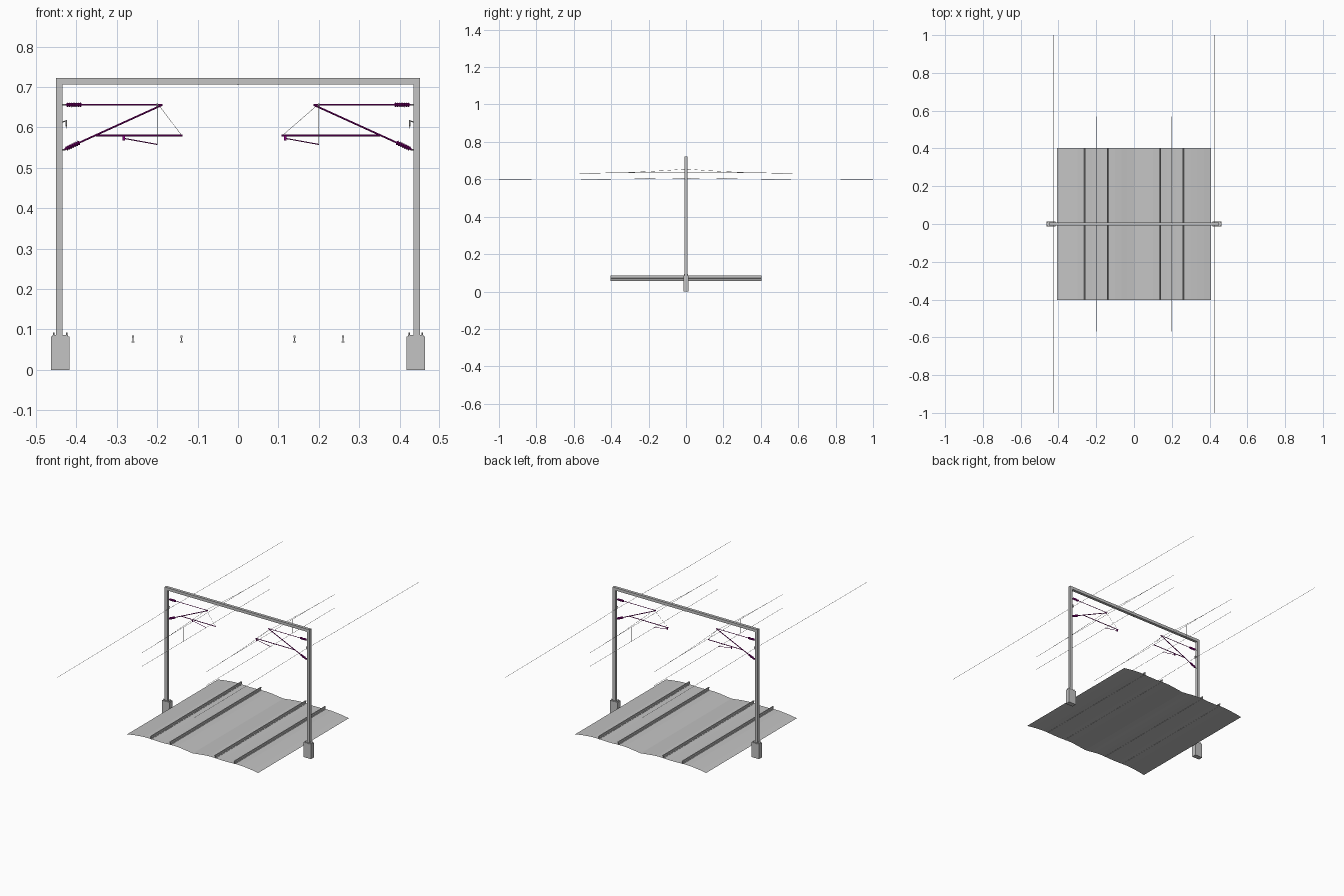
import bpy, bmesh, math
from mathutils import Vector

if "Cube" in bpy.data.objects:
    bpy.data.objects.remove(bpy.data.objects["Cube"])


def material(name, rgb):
    m = bpy.data.materials.new(name)
    m.diffuse_color = (*rgb, 1)
    m.use_nodes = True
    m.node_tree.nodes["Principled BSDF"].inputs["Base Color"].default_value = m.diffuse_color
    return m


GREY = material("grey", (0.55, 0.55, 0.55))
PURPLE = material("purple", (0.24, 0.0, 0.2))


def finish(name, bm, mat, smooth=False, fix=True):
    if fix:
        bmesh.ops.recalc_face_normals(bm, faces=bm.faces)
    me = bpy.data.meshes.new(name)
    bm.to_mesh(me)
    bm.free()
    me.materials.append(mat)
    ob = bpy.data.objects.new(name, me)
    bpy.context.collection.objects.link(ob)
    if smooth:
        bpy.context.view_layer.objects.active = ob
        ob.select_set(True)
        bpy.ops.object.shade_smooth_by_angle()
        ob.select_set(False)
    return ob


def box(name, lo, hi, mat=GREY):
    bm = bmesh.new()
    bmesh.ops.create_cube(bm, size=1)
    for v in bm.verts:
        v.co = Vector([(a + b) / 2 + c * (b - a) for a, b, c in zip(lo, hi, v.co)])
    return finish(name, bm, mat)


def lathe(name, a, b, profile, mat, sides=12):
    """Revolve (fraction along a-b, radius) points around the line a-b."""
    a, b = Vector(a), Vector(b)
    q = (b - a).to_track_quat('Z', 'Y')
    bm = bmesh.new()
    rings = []
    for t, r in profile:
        c = a.lerp(b, t)
        rings.append([bm.verts.new(c + q @ Vector((r * math.cos(k * math.tau / sides),
                                                   r * math.sin(k * math.tau / sides), 0)))
                      for k in range(sides)])
    for p, n in zip(rings, rings[1:]):
        for k in range(sides):
            bm.faces.new((p[k], p[(k + 1) % sides], n[(k + 1) % sides], n[k]))
    bm.faces.new(rings[0])
    bm.faces.new(rings[-1])
    return finish(name, bm, mat, smooth=True)


def rod(name, a, b, r, mat=GREY, sides=8):
    return lathe(name, a, b, [(0, r), (1, r)], mat, sides)


def insulator(name, a, b):
    # ribbed sheds
    prof = [(0, 0.004)]
    n = 7
    for i in range(n):
        prof += [((i + 0.25) / n, 0.0045), ((i + 0.5) / n, 0.0062), ((i + 0.75) / n, 0.0045)]
    return lathe(name, a, b, prof + [(1, 0.004)], PURPLE)


def wire(name, x, half, z_mid, z_end, r=0.0007, steps=12):
    """Wire along y, sagging in a parabola away from the support."""
    bm = bmesh.new()
    rings = []
    for i in range(steps + 1):
        t = 2 * i / steps - 1
        z = z_mid + (z_end - z_mid) * (1 - (1 - abs(t)) ** 2)
        rings.append([bm.verts.new((x + r * math.cos(k * math.tau / 5), t * half,
                                    z + r * math.sin(k * math.tau / 5))) for k in range(5)])
    for p, n in zip(rings, rings[1:]):
        for k in range(5):
            bm.faces.new((p[k], p[(k + 1) % 5], n[(k + 1) % 5], n[k]))
    return finish(name, bm, GREY, smooth=True)


# ballast bed: one open sheet
half = [(0, 0.058), (0.035, 0.062), (0.065, 0.066), (0.1, 0.069), (0.14, 0.069), (0.175, 0.067),
        (0.225, 0.067), (0.26, 0.069), (0.3, 0.069), (0.335, 0.066), (0.37, 0.062), (0.407, 0.056)]
section = [(-x, z) for x, z in half[:0:-1]] + half
bm = bmesh.new()
rows = [[bm.verts.new((x, y, z)) for x, z in section] for y in (-0.403, 0.403)]
for i in range(len(section) - 1):
    bm.faces.new((rows[0][i], rows[0][i + 1], rows[1][i + 1], rows[1][i]))
finish("ballast_bed", bm, GREY, fix=False)

# rails
rail_half = [(0.004, 0.068), (0.004, 0.070), (0.0012, 0.072), (0.0012, 0.079),
             (0.0028, 0.080), (0.0028, 0.085)]
rail_sec = rail_half + [(-x, z) for x, z in rail_half[::-1]]
for rx in (-0.26, -0.14, 0.14, 0.26):
    bm = bmesh.new()
    f = bm.faces.new([bm.verts.new((rx + x, -0.403, z)) for x, z in rail_sec])
    ext = bmesh.ops.extrude_face_region(bm, geom=[f], use_keep_orig=True)
    for g in ext['geom']:
        if isinstance(g, bmesh.types.BMVert):
            g.co.y = 0.403
    finish("rail", bm, GREY)

# portal beam
box("portal_beam", (-0.451, -0.008, 0.706), (0.451, 0.008, 0.722))
box("beam_joint", (-0.002, -0.0085, 0.7045), (0.002, 0.0085, 0.706))

for s, label in ((-1, "left"), (1, "right")):
    def P(x, z, y=0.0):
        return (s * x, y, z)

    # footing, bolts and post
    c = s * 0.44
    box(label + "_footing", (c - 0.0235, -0.0135, 0), (c + 0.0235, 0.0135, 0.083))
    box(label + "_base_plate", (c - 0.019, -0.011, 0.083), (c + 0.019, 0.011, 0.086))
    for dx in (-0.016, 0.016):
        for dy in (-0.008, 0.008):
            rod(label + "_bolt", (c + dx, dy, 0.084), (c + dx, dy, 0.093), 0.0018, sides=6)
    xs = sorted((s * 0.434, s * 0.451))
    box(label + "_post", (xs[0], -0.008, 0.085), (xs[1], 0.008, 0.706))

    # cantilever frame
    for z in (0.656, 0.545):
        rod(label + "_hinge", P(0.436, z), P(0.427, z), 0.002)
    low, top = Vector(P(0.431, 0.545)), Vector(P(0.187, 0.656))
    rod(label + "_top_tube", P(0.43, 0.656), P(0.187, 0.656), 0.0015, PURPLE)
    rod(label + "_diagonal_tube", low, top, 0.0022, PURPLE)
    insulator(label + "_top_insulator", P(0.425, 0.656), P(0.387, 0.656))
    insulator(label + "_lower_insulator", low.lerp(top, 0.02), low.lerp(top, 0.16))
    rod(label + "_messenger_clamp", P(0.2, 0.65), P(0.2, 0.659), 0.002)

    # registration tube and steady arm: the left arm pulls, the right arm pushes
    tip, hook = (0.137, 0.283) if s < 0 else (0.108, 0.117)
    rod(label + "_registration_tube", P(0.352, 0.58), P(tip, 0.58), 0.002, PURPLE)
    box(label + "_drop_bracket", (s * hook - 0.003, -0.002, 0.568), (s * hook + 0.003, 0.002, 0.579), PURPLE)
    rod(label + "_steady_arm", P(hook, 0.573), P(0.2, 0.558), 0.0013, PURPLE)
    rod(label + "_stay_wire", P(0.195, 0.654), P(tip + 0.003, 0.581), 0.0005, sides=5)

    # overhead wires and droppers
    wire(label + "_messenger_wire", s * 0.2, 0.57, 0.655, 0.632)
    wire(label + "_stitch_wire", s * 0.2, 0.43, 0.635, 0.635)
    wire(label + "_contact_wire", s * 0.2, 0.57, 0.556, 0.556)
    for y in (-0.42, -0.2, 0.2, 0.42):
        rod(label + "_dropper", P(0.2, 0.556, y), P(0.2, 0.636, y), 0.0005, sides=5)

    # feeder wire on its bracket
    wire(label + "_feeder_wire", s * 0.425, 1.0, 0.606, 0.598)
    rod(label + "_feeder_arm", P(0.436, 0.613), P(0.424, 0.617), 0.0015)
    rod(label + "_feeder_hanger", P(0.425, 0.618), P(0.425, 0.602), 0.002)
